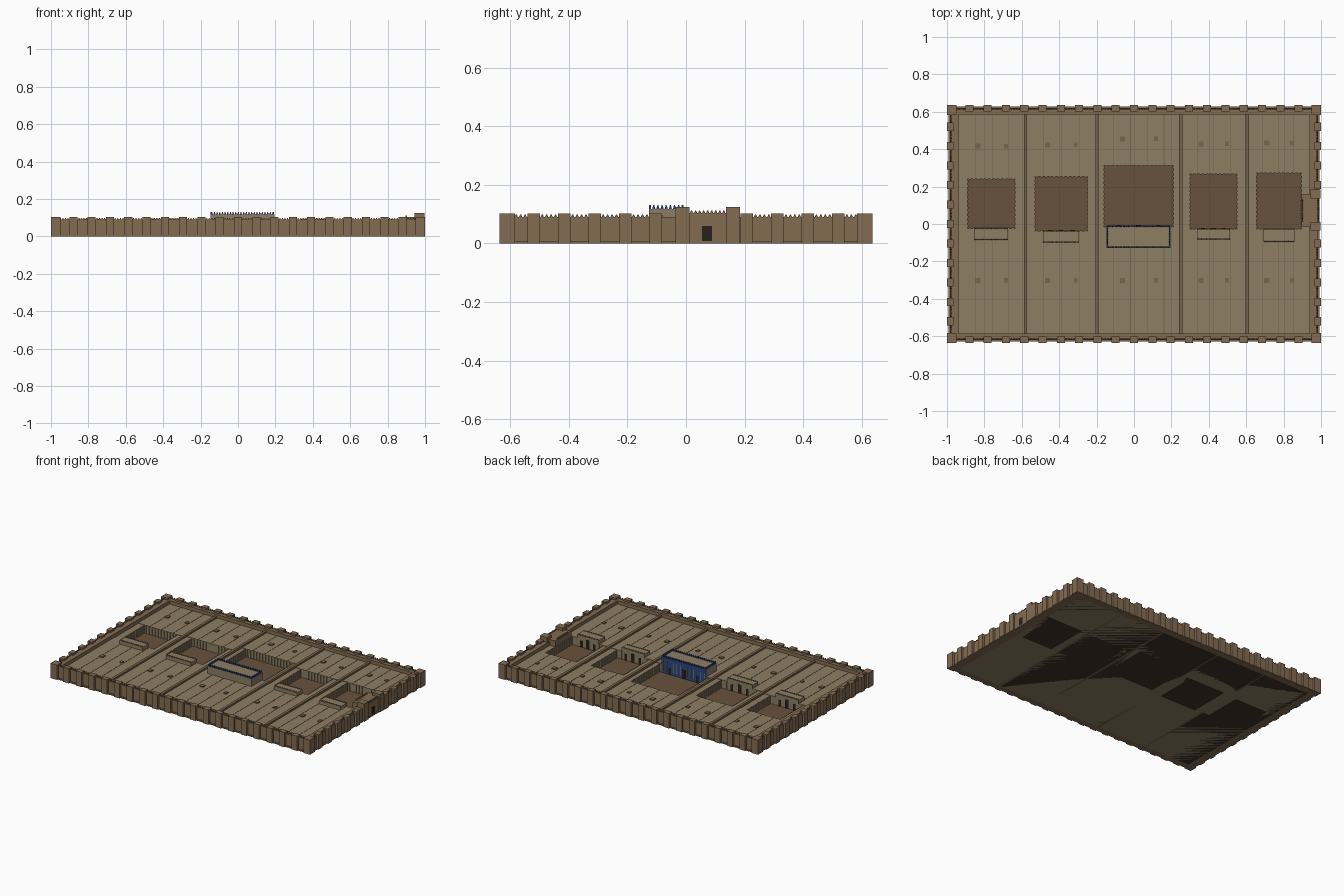
import bpy, bmesh
from mathutils import Matrix

if "Cube" in bpy.data.objects:
    bpy.data.objects.remove(bpy.data.objects["Cube"])


def material(name, rgb):
    m = bpy.data.materials.new(name)
    m.diffuse_color = (*rgb, 1)
    m.use_nodes = True
    m.node_tree.nodes["Principled BSDF"].inputs["Base Color"].default_value = m.diffuse_color
    return m


BRICK = material("mud_brick", (0.23, 0.15, 0.085))
TRIM = material("brick_trim", (0.19, 0.125, 0.07))
ROOF = material("plaster_roof", (0.27, 0.21, 0.13))
COURT = material("court_paving", (0.14, 0.085, 0.045))
BLUE = material("glazed_blue", (0.025, 0.06, 0.22))
GOLD = material("glazed_yellow", (0.45, 0.3, 0.08))
DARK = material("dark_opening", (0.02, 0.015, 0.012))
BASE = material("dark_base", (0.05, 0.033, 0.02))


class Part:
    """Collects boxes and merlons into one named mesh."""
    def __init__(self, name, mat):
        self.name, self.mat, self.bm = name, mat, bmesh.new()

    def box(self, x0, x1, y0, y1, z0, z1):
        m = Matrix.Translation(((x0 + x1) / 2, (y0 + y1) / 2, (z0 + z1) / 2))
        m = m @ Matrix.Diagonal((x1 - x0, y1 - y0, z1 - z0, 1))
        return bmesh.ops.create_cube(self.bm, size=1, matrix=m)["verts"]

    def merlon(self, x, y, z, w, d, h, along):
        dx, dy = (w, d) if along == "x" else (d, w)
        for v in self.box(x - dx / 2, x + dx / 2, y - dy / 2, y + dy / 2, z, z + h):
            if v.co.z > z + h / 2:
                if along == "x":
                    v.co.x = x + (v.co.x - x) * 0.3
                else:
                    v.co.y = y + (v.co.y - y) * 0.3

    def row(self, a, b, fixed, z, along, pitch=0.014, h=0.009, d=0.007):
        n = max(1, round((b - a) / pitch))
        step = (b - a) / n
        for i in range(n):
            t = a + (i + 0.5) * step
            x, y = (t, fixed) if along == "x" else (fixed, t)
            self.merlon(x, y, z, step * 0.75, d, h, along)

    def done(self):
        me = bpy.data.meshes.new(self.name)
        self.bm.to_mesh(me)
        self.bm.free()
        me.materials.append(self.mat)
        bpy.context.collection.objects.link(bpy.data.objects.new(self.name, me))


HX, HY = 0.984, 0.62          # curtain wall outer face
IX, IY = 0.937, 0.585         # curtain wall inner face
WALL, TOWER, RH = 0.09, 0.103, 0.066

# Foundation slab
p = Part("foundation", BASE)
p.box(-IX, IX, -IY, IY, 0, 0.006)
p.done()

# Curtain wall with plinth
p = Part("curtain_wall", BRICK)
for s in (-1, 1):
    a, b = sorted((s * IX, s * HX))
    p.box(a, b, -HY, HY, 0, WALL)
    a, b = sorted((s * IY, s * HY))
    p.box(-IX, IX, a, b, 0, WALL)
    a, b = sorted((s * HX, s * (HX + 0.008)))
    p.box(a, b, -HY, HY, 0, 0.008)
    a, b = sorted((s * HY, s * (HY + 0.008)))
    p.box(-HX, HX, a, b, 0, 0.008)
p.done()

# Buttress towers and corner towers
PX, PY, TW = 0.0978, 0.104, 0.0215
p = Part("buttress_towers", BRICK)
m = Part("curtain_merlons", TRIM)
for s in (-1, 1):
    for k in range(-9, 10):
        a, b = sorted((s * 0.602, s * 0.636))
        p.box(k * PX - TW, k * PX + TW, a, b, 0, TOWER)
    for k in range(-10, 10):
        m.row(k * PX + TW, (k + 1) * PX - TW, s * (HY - 0.005), WALL, "x")
    for k in range(-5, 6):
        if s < 0 or k not in (0, 1):
            a, b = sorted((s * 0.966, s * 1.0))
            p.box(a, b, k * PY - TW, k * PY + TW, 0, TOWER)
    for k in range(-6, 6):
        if s < 0 or k not in (-1, 0, 1):
            m.row(k * PY + TW, (k + 1) * PY - TW, s * (HX - 0.005), WALL, "y")
    for t in (-1, 1):
        a, b = sorted((s * 0.95, s * 1.0))
        c, d = sorted((t * 0.583, t * 0.636))
        p.box(a, b, c, d, 0, TOWER)
p.done()
m.done()

# East gatehouse: block, twin towers, doorway
p = Part("gatehouse", BRICK)
p.box(0.895, 0.99, -0.015, 0.16, 0, 0.104)
p.done()
p = Part("gate_towers", BRICK)
for y in (-0.012, 0.16):
    p.box(0.943, 0.998, y - 0.024, y + 0.024, 0, 0.124)
p.done()
p = Part("gate_merlons", TRIM)
for x in (0.9, 0.985):
    p.row(0.012, 0.136, x, 0.104, "y")
p.done()
p = Part("gate_doorway", DARK)
p.box(0.98, 0.992, 0.055, 0.089, 0.004, 0.06)
p.done()

# Divisions between the five court zones
DIV = [-0.58, -0.198, 0.25, 0.605]
p = Part("division_walls", TRIM)
for x in DIV:
    p.box(x - 0.009, x + 0.009, -IY, IY, 0, RH + 0.012)
p.done()

# zone: court x0, x1, y0, y1; hall x0, x1, depth; vent x pair, vent y
ZONES = [
    (-0.89, -0.635, -0.023, 0.24, -0.855, -0.675, 0.062, -0.835, -0.685, 0.417),
    (-0.53, -0.248, -0.037, 0.253, -0.487, -0.294, 0.062, -0.463, -0.312, 0.423),
    (-0.16, 0.21, -0.015, 0.314, -0.147, 0.194, 0.112, -0.062, 0.118, 0.455),
    (0.30, 0.55, -0.026, 0.266, 0.337, 0.514, 0.058, 0.358, 0.497, 0.428),
    (0.655, 0.895, -0.028, 0.274, 0.693, 0.857, 0.068, 0.71, 0.843, 0.433),
]
EDGES = [-IX] + DIV + [IX]

roof = Part("roof_blocks", ROOF)
ridge = Part("roof_ridges", TRIM)
floor = Part("court_floors", COURT)
pil = Part("court_pilasters", ROOF)
hall = Part("audience_halls", ROOF)
hcren = Part("hall_parapets", TRIM)
door = Part("hall_doorways", DARK)
vent = Part("roof_vents", TRIM)
blue = Part("glazed_facade", BLUE)
bcren = Part("glazed_merlons", BLUE)
gold = Part("glazed_columns", GOLD)

for i, (x0, x1, y0, y1, hx0, hx1, hd, v0, v1, vy) in enumerate(ZONES):
    e0, e1 = EDGES[i], EDGES[i + 1]
    # Roof masses around the court
    roof.box(e0, e1, y1, IY, 0, RH)
    roof.box(e0, e1, -IY, y0, 0, RH)
    roof.box(e0, x0, y0, y1, 0, RH - 0.003)
    roof.box(x1, e1, y0, y1, 0, RH - 0.003)
    floor.box(x0, x1, y0, y1, 0.001, 0.01)
    # Thin room lines over the roofs
    n = max(3, round((e1 - e0) / 0.085))
    for k in range(1, n):
        x = e0 + (e1 - e0) * k / n
        south = y0 - hd if hx0 < x < hx1 else y0
        ridge.box(x - 0.0015, x + 0.0015, y1, IY, RH, RH + 0.0015)
        ridge.box(x - 0.0015, x + 0.0015, -IY, south, RH, RH + 0.0015)
    # Pilasters on the court walls
    n = round((x1 - x0) / 0.023)
    for k in range(n):
        x = x0 + (x1 - x0) * (k + 0.5) / n
        pil.box(x - 0.005, x + 0.005, y1 - 0.004, y1, 0.01, RH)
        if not hx0 < x < hx1:
            pil.box(x - 0.005, x + 0.005, y0, y0 + 0.004, 0.01, RH)
    n = round((y1 - y0) / 0.023)
    for k in range(n):
        y = y0 + (y1 - y0) * (k + 0.5) / n
        pil.box(x0, x0 + 0.004, y - 0.005, y + 0.005, 0.01, RH)
        pil.box(x1 - 0.004, x1, y - 0.005, y + 0.005, 0.01, RH)
    # Hall south of the court with doors facing it
    big = i == 2
    top = 0.118 if big else 0.09
    hall.box(hx0, hx1, y0 - hd, y0 + 0.003, 0.01, top)
    yf = y0 + 0.003
    if big:
        blue.box(hx0, hx1, yf, yf + 0.004, 0.01, top)
        yf += 0.004
        for y in (yf - 0.004, y0 - hd + 0.004):
            bcren.row(hx0, hx1, y, top, "x", 0.014, 0.013)
        for x in (hx0 + 0.004, hx1 - 0.004):
            bcren.row(y0 - hd + 0.01, yf - 0.01, x, top, "y", 0.014, 0.013)
        for k in range(13):
            x = hx0 + 0.012 + (hx1 - hx0 - 0.024) * k / 12
            if k not in (2, 6, 10):
                gold.box(x - 0.002, x + 0.002, yf, yf + 0.002, 0.03, 0.095)
    else:
        for y in (yf - 0.003, y0 - hd + 0.003):
            hcren.row(hx0, hx1, y, top, "x", 0.014, 0.006, 0.005)
    for f in (0.19, 0.5, 0.81):
        x = hx0 + (hx1 - hx0) * f
        w, h = (0.013, 0.07) if f == 0.5 else (0.009, 0.055)
        door.box(x - w, x + w, yf - 0.002, yf + 0.0015, 0.01, h)
    # Light shafts on the roofs
    for y in (vy, -0.302):
        vent.box(v0 - 0.014, v0 + 0.014, y - 0.014, y + 0.014, RH, RH + 0.007)
        vent.box(v1 - 0.01, v1 + 0.01, y - 0.012, y + 0.012, RH, RH + 0.006)

for part in (roof, ridge, floor, pil, hall, hcren, door, vent, blue, bcren, gold):
    part.done()
